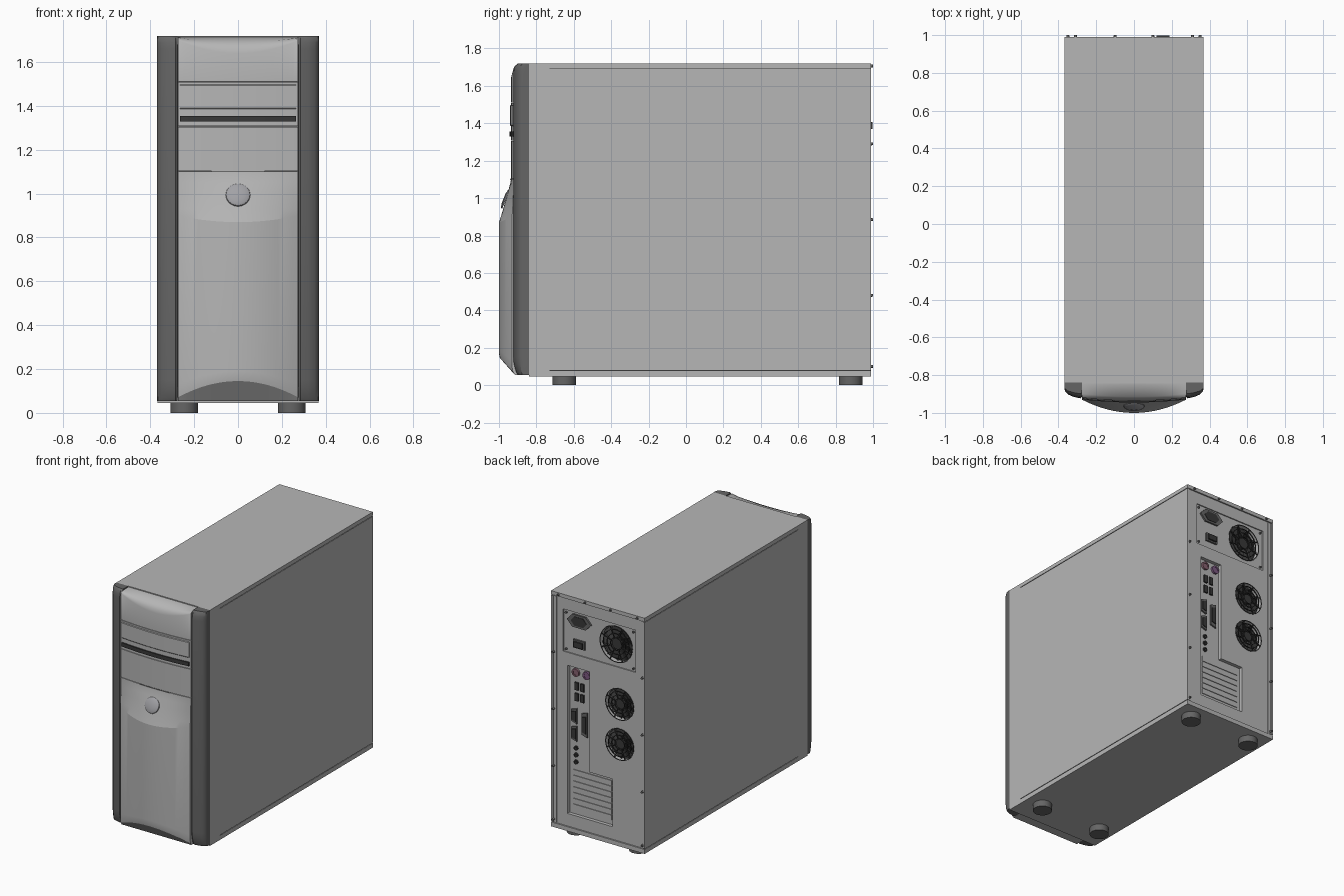
import bpy, bmesh, math
from mathutils import Matrix

if "Cube" in bpy.data.objects:
    bpy.data.objects.remove(bpy.data.objects["Cube"])


def material(name, c):
    m = bpy.data.materials.new(name)
    m.diffuse_color = (*c, 1)
    m.use_nodes = True
    m.node_tree.nodes["Principled BSDF"].inputs["Base Color"].default_value = m.diffuse_color
    return m


GREY = material("case_grey", (0.47, 0.47, 0.47))
DARK = material("charcoal", (0.13, 0.13, 0.13))
BLACK = material("black", (0.04, 0.04, 0.04))
BUTTON = material("button_grey", (0.36, 0.36, 0.38))
PURPLE = material("purple", (0.2, 0.1, 0.22))
PINK = material("pink", (0.24, 0.12, 0.16))


def smooth(ob, angle):
    bpy.ops.object.select_all(action='DESELECT')
    bpy.context.view_layer.objects.active = ob
    ob.select_set(True)
    bpy.ops.object.shade_smooth_by_angle(angle=math.radians(angle))


def finish(name, bm, mat=GREY, angle=30):
    bmesh.ops.recalc_face_normals(bm, faces=bm.faces)
    me = bpy.data.meshes.new(name)
    bm.to_mesh(me)
    bm.free()
    ob = bpy.data.objects.new(name, me)
    bpy.context.collection.objects.link(ob)
    me.materials.append(mat)
    smooth(ob, angle)
    return ob


def add_box(bm, x0, x1, y0, y1, z0, z1, m=Matrix()):
    mat = m @ Matrix.Translation(((x0 + x1) / 2, (y0 + y1) / 2, (z0 + z1) / 2)) \
        @ Matrix.Diagonal((x1 - x0, y1 - y0, z1 - z0, 1))
    bmesh.ops.create_cube(bm, size=1, matrix=mat)


def add_cyl(bm, loc, r, depth, tilt=-90, r2=None, seg=32):
    m = Matrix.Translation(loc) @ Matrix.Rotation(math.radians(tilt), 4, 'X')
    bmesh.ops.create_cone(bm, cap_ends=True, segments=seg, radius1=r,
                          radius2=r if r2 is None else r2, depth=depth, matrix=m)


def add_prism(bm, pts, y0, y1):
    a, b = ([bm.verts.new((x, y, z)) for x, z in pts] for y in (y0, y1))
    bm.faces.new(a)
    bm.faces.new(b)
    for i in range(len(a)):
        bm.faces.new((a[i - 1], a[i], b[i], b[i - 1]))


def add_ring(bm, cx, cz, r0, r1, y0, y1, seg=40):
    loops = []
    for i in range(seg):
        a = 2 * math.pi * i / seg
        loops.append([bm.verts.new((cx + r * math.cos(a), y, cz + r * math.sin(a)))
                      for r, y in ((r0, y0), (r1, y0), (r1, y1), (r0, y1))])
    for i in range(seg):
        a, b = loops[i - 1], loops[i]
        for k in range(4):
            bm.faces.new((a[k], a[k - 3], b[k - 3], b[k]))


def box(name, *r, mat=GREY):
    bm = bmesh.new()
    add_box(bm, *r)
    return finish(name, bm, mat)


def panel(name, rows, w=0.274, mat=GREY, angle=25, seg=24, back=-0.84):
    """Curved front panel: rows map x to (y, z), boundary extruded back."""
    bm = bmesh.new()
    xs = [-w + 2 * w * i / seg for i in range(seg + 1)]
    g = [[bm.verts.new((x, *row(x))) for x in xs] for row in rows]
    for a, b in zip(g, g[1:]):
        for i in range(seg):
            bm.faces.new((a[i], a[i + 1], b[i + 1], b[i]))
    ext = bmesh.ops.extrude_edge_only(bm, edges=[e for e in bm.edges if e.is_boundary])["geom"]
    for v in ext:
        if isinstance(v, bmesh.types.BMVert):
            v.co.y = back
    bmesh.ops.holes_fill(bm, edges=[e for e in bm.edges if e.is_boundary], sides=0)
    return finish(name, bm, mat, angle)


# Chassis with recesses cut into the rear
chassis = box("chassis", -0.36, 0.36, -0.83, 0.98, 0.05, 1.715)
FANS = [("power_fan", -0.132, 1.466, 0.13, 0.972),
        ("upper_case_fan", -0.165, 1.05, 0.113, 0.98),
        ("lower_case_fan", -0.165, 0.765, 0.113, 0.98)]
IO = [(0.245, 1.218), (0.072, 1.218), (0.072, 0.504), (-0.11, 0.504), (-0.11, 0.165), (0.245, 0.165)]


def cut(bm):
    c = finish("cutter", bm)
    c.hide_render = True
    mod = chassis.modifiers.new("cut", 'BOOLEAN')
    mod.operation, mod.solver, mod.object = 'DIFFERENCE', 'EXACT', c
    bpy.context.view_layer.objects.active = chassis
    bpy.ops.object.modifier_apply(modifier=mod.name)
    bpy.data.objects.remove(c)


bm = bmesh.new()
add_prism(bm, IO, 0.955, 1.05)
cut(bm)
bm = bmesh.new()
add_box(bm, -0.29, 0.28, 0.972, 1.05, 1.31, 1.61)
cut(bm)
for _, x, z, r, _ in FANS:
    bm = bmesh.new()
    add_cyl(bm, (x, 0.98, z), r, 0.12, seg=40)
    cut(bm)
smooth(chassis, 20)

# Outer covers with dark seams between them
box("front_collar", -0.368, 0.368, -0.84, -0.73, 0.045, 1.72)
box("top_cover", -0.368, 0.368, -0.73, 0.99, 1.694, 1.72)
box("base_plate", -0.368, 0.368, -0.73, 0.99, 0.045, 0.076)
for s, n in ((-1, "left"), (1, "right")):
    a, b = sorted((s * 0.354, s * 0.368))
    box(n + "_side_panel", a, b, -0.73, 0.99, 0.081, 1.689)
    c, d = sorted((s * 0.355, s * 0.364))
    box(n + "_upper_seam", c, d, -0.73, 0.988, 1.689, 1.694, mat=BLACK)
    box(n + "_lower_seam", c, d, -0.73, 0.988, 0.076, 0.081, mat=BLACK)
    a, b = sorted((s * 0.33, s * 0.353))
    box(n + "_rear_flange", a, b, 0.97, 0.985, 0.081, 1.689)
    for y, e in ((-0.65, "front"), (0.88, "rear")):
        bm = bmesh.new()
        add_cyl(bm, (s * 0.245, y, 0.025), 0.063, 0.05, 0)
        finish(f"{n}_{e}_foot", bm, DARK)

# Bezel pillars with rounded ends
SECTION = [(0.275, -0.84), (0.275, -0.914), (0.285, -0.923), (0.32, -0.915),
           (0.35, -0.902), (0.364, -0.888), (0.369, -0.87), (0.369, -0.84)]
ENDS = [(0.055, 0.72), (0.07, 0.82), (0.115, 0.97), (0.15, 1), (1.66, 1),
        (1.69, 0.96), (1.71, 0.86), (1.72, 0.7)]
for s, n in ((-1, "left"), (1, "right")):
    bm = bmesh.new()
    rings = [[bm.verts.new((s * x, -0.84 + (y + 0.84) * k, z)) for x, y in SECTION] for z, k in ENDS]
    for a, b in zip(rings, rings[1:]):
        for i in range(len(a)):
            bm.faces.new((a[i - 1], a[i], b[i], b[i - 1]))
    bm.faces.new(rings[0])
    bm.faces.new(rings[-1])
    finish(n + "_bezel_pillar", bm, DARK)


# Curved front panels
def t(x): return (x / 0.275) ** 2
def up(x): return -0.936 + 0.016 * t(x)
def bulge(x): return -1 + 0.07 * t(x)
def flat(z, off=0.0): return lambda x: (up(x) + off, z)
def blend(z, k): return lambda x: (bulge(x) * (1 - k) + up(x) * k, z)


box("bezel_backing", -0.275, 0.275, -0.905, -0.84, 0.07, 1.68, mat=DARK)
panel("top_panel", [flat(1.512), lambda x: (up(x), 1.64 + 0.06 * t(x)),
                    lambda x: (up(x) + 0.006, 1.665 + 0.042 * t(x)),
                    lambda x: (up(x) + 0.022, 1.69 + 0.021 * t(x)),
                    lambda x: (-0.85, 1.714)], angle=60)
panel("drive_bay", [flat(1.308), flat(1.509)])
panel("drive_door", [flat(1.386, -0.002), flat(1.39, -0.005), flat(1.494, -0.005), flat(1.498, -0.002)], 0.264)
panel("drive_slot", [flat(1.328, -0.009), flat(1.355, -0.009)], 0.264, BLACK)
panel("blank_bay", [flat(1.104), flat(1.305)])
panel("front_door", [lambda x: (-0.915, 0.055),
                     lambda x: (bulge(x) + 0.005, 0.145 - 0.075 * t(x)),
                     lambda x: (bulge(x) + 0.001, 0.165 - 0.07 * t(x)),
                     lambda x: (bulge(x), 0.19 - 0.06 * t(x)),
                     lambda x: (bulge(x), 0.87 + 0.03 * t(x)),
                     blend(0.93, 0.3), blend(1.0, 0.6), blend(1.05, 0.82), blend(1.08, 0.95), blend(1.101, 1)],
      angle=13)
panel("door_grip", [flat(1.098, -0.004), flat(1.104, -0.003)], 0.12, DARK)
bm = bmesh.new()
for d, a, b in ((0.0, 0.056, 0.054), (0.005, 0.054, 0.046), (0.008, 0.046, 0.028)):
    add_cyl(bm, (0, -0.965 - d * 0.93, 0.995 + d * 0.36), a, 0.006, 68, b, 40)
finish("power_button", bm, BUTTON, 40)

# Rear fans: blades, hub and wire grill
for n, x, z, r, y in FANS:
    bm = bmesh.new()
    add_cyl(bm, (x, y - 0.046, z), r, 0.008, seg=40)
    add_cyl(bm, (x, y - 0.025, z), r * 0.3, 0.034)
    for i in range(9):
        m = Matrix.Translation((x, y - 0.03, z)) @ Matrix.Rotation(i * math.tau / 9, 4, 'Y') \
            @ Matrix.Rotation(math.radians(30), 4, 'X')
        add_box(bm, r * 0.25, r * 0.92, -0.002, 0.002, -r * 0.22, r * 0.22, m)
    finish(n, bm, BLACK)
    bm = bmesh.new()
    for k in (0.34, 0.56, 0.78, 0.98):
        add_ring(bm, x, z, r * k - 0.002, r * k + 0.002, y - 0.003, y + 0.003)
    for i in range(8):
        m = Matrix.Translation((x, y, z)) @ Matrix.Rotation((i + 0.5) * math.tau / 8, 4, 'Y')
        add_box(bm, r * 0.3, r, -0.004, 0.001, -0.003, 0.003, m)
    finish(n + "_grill", bm, BLACK)

# Power inlet and rocker switch
HEX = [(-1, 0), (-0.55, 1), (0.55, 1), (1, 0), (0.55, -1), (-0.55, -1)]
for n, w, h, y, mat in (("power_inlet", 0.095, 0.045, 0.984, DARK), ("inlet_cavity", 0.062, 0.032, 0.987, BLACK)):
    bm = bmesh.new()
    add_prism(bm, [(0.154 + w * a, 1.55 + h * b) for a, b in HEX], 0.965, y)
    finish(n, bm, mat)
box("switch_frame", 0.108, 0.2, 0.965, 0.985, 1.36, 1.418, mat=DARK)
box("rocker_switch", 0.12, 0.188, 0.98, 0.997, 1.37, 1.408, mat=BLACK)

# Connector ports
for n, x, mat in (("mouse_port", 0.193, PINK), ("keyboard_port", 0.108, PURPLE)):
    bm = bmesh.new()
    add_ring(bm, x, 1.174, 0.017, 0.028, 0.95, 0.97, 24)
    add_cyl(bm, (x, 0.958, 1.174), 0.018, 0.016)
    finish(n, bm, mat)
bm = bmesh.new()
for x in (0.188, 0.142):
    for z in (1.077, 1.0):
        add_box(bm, x - 0.014, x + 0.014, 0.95, 0.966, z - 0.027, z + 0.027)
finish("usb_ports", bm, BLACK)
for n, x, z, h in (("upper_serial_port", 0.205, 0.865, 0.055), ("lower_serial_port", 0.205, 0.74, 0.055),
                   ("parallel_port", 0.124, 0.82, 0.088)):
    for part, k, y, mat in (("", 1, 0.966, DARK), ("_pins", 0.7, 0.972, BLACK)):
        bm = bmesh.new()
        add_prism(bm, [(x - 0.022 * k, z - h * k), (x + 0.022 * k, z - (h - 0.014) * k),
                       (x + 0.022 * k, z + (h - 0.014) * k), (x - 0.022 * k, z + h * k)], 0.95, y)
        finish(n + part, bm, mat)
bm = bmesh.new()
for z in (0.636, 0.587, 0.537):
    add_ring(bm, 0.193, z, 0.007, 0.015, 0.95, 0.966, 20)
finish("audio_jacks", bm, BLACK)

# Expansion slot covers
bm = bmesh.new()
for i in range(7):
    z = 0.215 + i * 0.041
    add_box(bm, -0.085, 0.215, 0.95, 0.96, z - 0.018, z + 0.018)
finish("slot_covers", bm)

# Rear screws
bm = bmesh.new()
spots = [(s * 0.35, z) for s in (-1, 1) for z in (0.1, 0.48, 0.885, 1.29)]
spots += [(x, 1.706) for x in (-0.31, -0.1, 0.1, 0.31)]
spots += [(x, z) for x in (-0.27, 0.26) for z in (1.33, 1.59)]
for x, z in spots:
    y = 0.972 if 1.3 < z < 1.65 else 0.99
    add_cyl(bm, (x, y, z), 0.009, 0.02, -90, 0.007, 12)
finish("rear_screws", bm, DARK)
